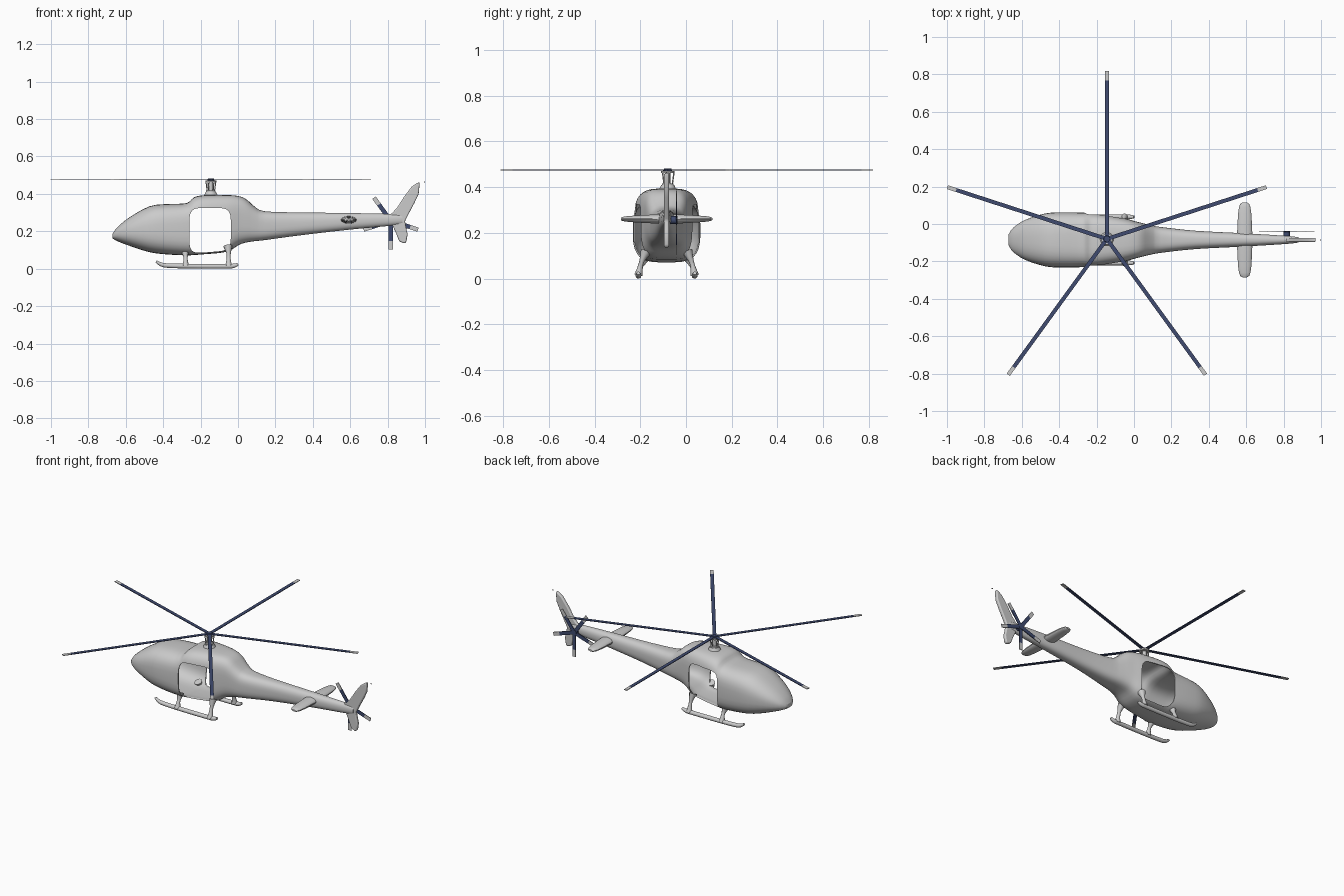
import bpy, bmesh, math
from mathutils import Matrix, Vector

if "Cube" in bpy.data.objects:
    bpy.data.objects.remove(bpy.data.objects["Cube"])

CY = -0.085                      # centre line of the airframe
HUB = Vector((-0.145, -0.08, 0.475))
navy = bpy.data.materials.new("navy")
navy.diffuse_color = (0.05, 0.07, 0.16, 1)
navy.use_nodes = True
navy.node_tree.nodes["Principled BSDF"].inputs["Base Color"].default_value = navy.diffuse_color


def finish(name, bm, mat=None, angle=30):
    bmesh.ops.recalc_face_normals(bm, faces=bm.faces)
    me = bpy.data.meshes.new(name)
    bm.to_mesh(me)
    bm.free()
    ob = bpy.data.objects.new(name, me)
    bpy.context.collection.objects.link(ob)
    if mat:
        me.materials.append(mat)
    bpy.ops.object.select_all(action='DESELECT')
    ob.select_set(True)
    bpy.context.view_layer.objects.active = ob
    bpy.ops.object.shade_smooth_by_angle(angle=math.radians(angle))
    return ob


def superellipse(a, b, n, count):
    pts = []
    for i in range(count):
        t = 2 * math.pi * (i + 0.5) / count
        c, s = math.cos(t), math.sin(t)
        pts.append((a * math.copysign(abs(c) ** (2 / n), c),
                    b * math.copysign(abs(s) ** (2 / n), s)))
    return pts


def loft(rings):
    bm = bmesh.new()
    loops = [[bm.verts.new(p) for p in r] for r in rings]
    for a, b in zip(loops, loops[1:]):
        for i in range(len(a)):
            j = (i + 1) % len(a)
            bm.faces.new((a[i], a[j], b[j], b[i]))
    bm.faces.new(loops[0])
    bm.faces.new(loops[-1])
    return bm


def smooth_rows(rows, steps=3):
    out = []
    for i in range(len(rows) - 1):
        p = [rows[max(0, min(len(rows) - 1, i + k))] for k in (-1, 0, 1, 2)]
        for s in range(steps):
            t = s / steps
            out.append([0.5 * (2 * b + (c - a) * t + (2 * a - 5 * b + 4 * c - d) * t * t
                               + (3 * b - a - 3 * c + d) * t ** 3) for a, b, c, d in zip(*p)])
    return out + [rows[-1]]


def box(name, size, matrix, mat=None):
    bm = bmesh.new()
    bmesh.ops.create_cube(bm, size=1, matrix=matrix @ Matrix.Diagonal((*size, 1)))
    return finish(name, bm, mat)


def cone(name, p, q, r1, r2, mat=None, sides=20):
    p, q = Vector(p), Vector(q)
    d = q - p
    m = Matrix.Translation((p + q) / 2) @ d.to_track_quat('Z', 'Y').to_matrix().to_4x4()
    bm = bmesh.new()
    bmesh.ops.create_cone(bm, cap_ends=True, segments=sides, radius1=r1, radius2=r2,
                          depth=d.length, matrix=m)
    return finish(name, bm, mat)


def tube(name, pts, radius):
    # each point is x, y, z, radius factor
    cu = bpy.data.curves.new(name, 'CURVE')
    cu.dimensions = '3D'
    cu.bevel_depth, cu.bevel_resolution, cu.use_fill_caps = radius, 3, True
    sp = cu.splines.new('NURBS')
    sp.points.add(len(pts) - 1)
    for p, (x, y, z, f) in zip(sp.points, pts):
        p.co, p.radius = (x, y, z, 1), f
    sp.use_endpoint_u, sp.order_u, sp.resolution_u = True, 3, 5
    ob = bpy.data.objects.new(name, cu)
    bpy.context.collection.objects.link(ob)
    return ob


# fuselage shell: x, top z, bottom z, half width, squareness
stations = [(-0.67, 0.188, 0.162, 0.03, 2.2), (-0.645, 0.222, 0.147, 0.066, 2.3),
            (-0.58, 0.275, 0.122, 0.108, 2.5), (-0.473, 0.334, 0.088, 0.142, 2.8),
            (-0.38, 0.346, 0.076, 0.148, 3.1), (-0.275, 0.351, 0.071, 0.146, 3.4),
            (-0.235, 0.382, 0.073, 0.143, 3.6), (-0.18, 0.393, 0.077, 0.139, 3.8),
            (-0.06, 0.394, 0.09, 0.118, 3.8), (0.005, 0.388, 0.127, 0.1, 3.6),
            (0.045, 0.371, 0.14, 0.09, 3.4), (0.09, 0.332, 0.147, 0.079, 3.2),
            (0.145, 0.307, 0.153, 0.069, 3), (0.33, 0.301, 0.178, 0.049, 2.6),
            (0.58, 0.298, 0.207, 0.036, 2.4), (0.81, 0.293, 0.229, 0.022, 2.2),
            (0.88, 0.287, 0.238, 0.014, 2.2)]
rings = [[(x, CY + u, (t + b) / 2 + v) for u, v in superellipse(w, (t - b) / 2, n, 36)]
         for x, t, b, w, n in smooth_rows(stations)]
fuselage = finish("fuselage", loft(rings))
shell = fuselage.modifiers.new("shell", 'SOLIDIFY')
shell.thickness, shell.offset = 0.006, -1

# open doorways through both sides
outline = [(-0.149 + u, 0.207 + v + (0.08 * u if v < 0 else 0))
           for u, v in superellipse(0.111, 0.118, 5, 40)]
cutter = finish("door_cutter", loft([[(x, y, z) for x, z in outline] for y in (CY - 0.3, CY + 0.3)]))
cutter.hide_render = True
cut = fuselage.modifiers.new("doors", 'BOOLEAN')
cut.operation, cut.object, cut.solver = 'DIFFERENCE', cutter, 'EXACT'
bpy.context.view_layer.objects.active = fuselage
for m in ("shell", "doors"):
    bpy.ops.object.modifier_apply(modifier=m)
bpy.data.objects.remove(cutter)

# landing skids and their legs
for side, s in (("left", -1), ("right", 1)):
    y = CY + s * 0.123
    tube(f"skid_{side}", [(-0.437, y, 0.04, 0.5), (-0.415, y, 0.02, 0.9), (-0.36, y, 0.015, 1),
                          (-0.2, y, 0.013, 1), (-0.06, y, 0.013, 1), (-0.02, y, 0.014, 1),
                          (0.0, y, 0.024, 0.6)], 0.013)
    for part, x, z in (("front", -0.28, 0.1), ("rear", -0.05, 0.12)):
        tube(f"{part}_leg_{side}", [(x - 0.004, CY + s * 0.09, z, 2.2),
                                    (x, CY + s * 0.106, z - 0.035, 1),
                                    (x, CY + s * 0.116, 0.05, 0.9),
                                    (x, y, 0.014, 1.7)], 0.011)

# tail fin
fin_outline = [(0.80, 0.285), (0.825, 0.298), (0.853, 0.33), (0.89, 0.388), (0.928, 0.438),
               (0.955, 0.457), (0.972, 0.462), (0.966, 0.4), (0.945, 0.355), (0.917, 0.302),
               (0.893, 0.255), (0.9, 0.215), (0.907, 0.185), (0.9, 0.143), (0.89, 0.135),
               (0.862, 0.146), (0.845, 0.19), (0.825, 0.233), (0.80, 0.24)]
fin = finish("tail_fin", loft([[(x, CY + y, z) for x, z in fin_outline] for y in (-0.011, 0.011)]))
bev = fin.modifiers.new("edge", 'BEVEL')
bev.width, bev.segments = 0.007, 3
cone("tail_light", (0.994, CY, 0.463), (1.0, CY, 0.463), 0.003, 0.003, None, 8)

# horizontal stabiliser: y offset, half chord, half thickness
half = [(0.2, 0.012, 0.005), (0.193, 0.024, 0.009), (0.175, 0.031, 0.012),
        (0.14, 0.036, 0.015), (0.07, 0.04, 0.019), (0.0, 0.042, 0.021)]
span = [(-y, c, t) for y, c, t in half] + half[-2::-1]
finish("stabiliser", loft([[(0.592 + u, CY + y, 0.261 + v) for u, v in superellipse(c, t, 2, 20)]
                           for y, c, t in span]))


# rotors: blades along local x, with grey tips
def rotor(prefix, frame, start, inner, length, tip, width, thick):
    for i in range(5):
        m = frame @ Matrix.Rotation(math.radians(start + 72 * i), 4, 'Z')
        body = length - tip - inner
        box(f"{prefix}_blade_{i + 1}", (body, width, thick),
            m @ Matrix.Translation((inner + body / 2, 0, 0)), navy)
        box(f"{prefix}_blade_tip_{i + 1}", (tip, width, thick),
            m @ Matrix.Translation((length - tip / 2, 0, 0)))


rotor("main", Matrix.Translation(HUB), 18, 0.0, 0.897, 0.05, 0.021, 0.004)
TAIL = Vector((0.817, -0.042, 0.256))
rotor("tail", Matrix.Translation(TAIL) @ Matrix.Rotation(math.pi / 2, 4, 'X'), 270,
      0.0, 0.153, 0.045, 0.023, 0.004)
cone("tail_rotor_shaft", (TAIL.x, CY, TAIL.z), TAIL + Vector((0, 0.004, 0)), 0.017, 0.017, navy)

# main rotor mast with swashplate and pitch rods
def at(z, r=0, a=0):
    return (HUB.x + r * math.cos(a), HUB.y + r * math.sin(a), z)


cone("mast_base", at(0.385), at(0.41), 0.04, 0.028)
cone("mast", at(0.4), at(0.472), 0.013, 0.011)
cone("swashplate", at(0.41), at(0.417), 0.026, 0.026)
cone("hub_plate", at(0.463), at(0.471), 0.03, 0.03)
cone("hub_cap", at(0.471), at(0.482), 0.02, 0.016, navy)
for i in range(5):
    a = math.radians(18 + 72 * i)
    cone(f"pitch_rod_{i + 1}", at(0.412, 0.02, a), at(0.467, 0.028, a), 0.003, 0.003, None, 8)
